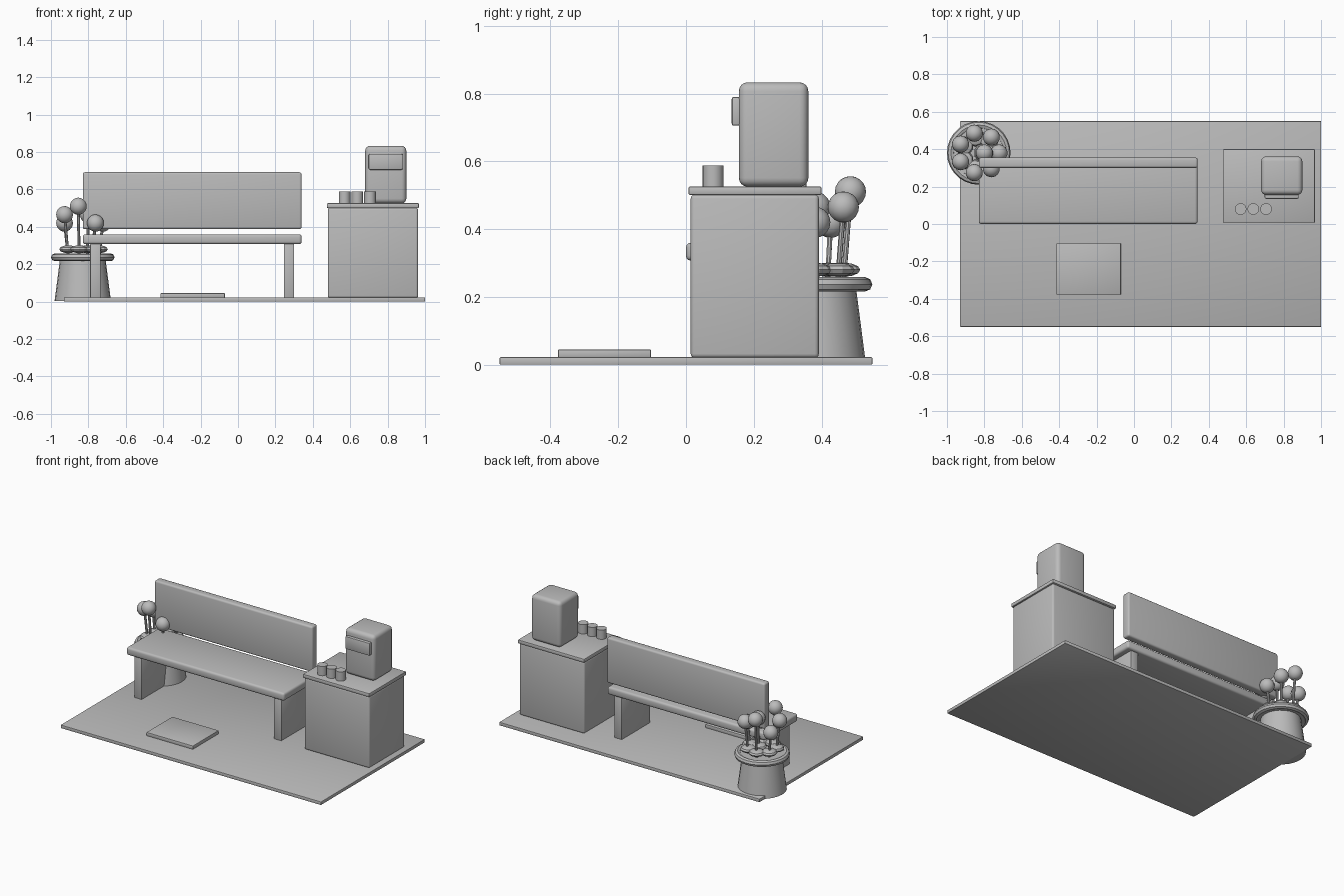
import bpy
from math import sin, cos, pi
from mathutils import Vector

cube = bpy.data.objects.get("Cube")
if cube:
    bpy.data.objects.remove(cube, do_unlink=True)

grey = bpy.data.materials.new("plain_grey")
grey.use_nodes = True
colour = (0.5, 0.5, 0.5, 1)
grey.diffuse_color = colour
grey.node_tree.nodes["Principled BSDF"].inputs["Base Color"].default_value = colour


def finish(name, bevel=0.0, segments=3):
    """Name the active object, colour it, bevel it and shade it."""
    ob = bpy.context.object
    ob.name = name
    ob.data.materials.append(grey)
    if bevel:
        mod = ob.modifiers.new("Bevel", "BEVEL")
        mod.width, mod.segments = bevel, segments
        bpy.ops.object.modifier_apply(modifier=mod.name)
    bpy.ops.object.shade_smooth_by_angle(angle=pi / 6)
    return ob


def box(name, low, high, bevel=0.004, segments=2):
    low, high = Vector(low), Vector(high)
    bpy.ops.mesh.primitive_cube_add(size=1, location=(low + high) / 2)
    bpy.context.object.scale = high - low
    bpy.ops.object.transform_apply(location=False, rotation=False, scale=True)
    return finish(name, bevel, segments)


def cone(name, centre, z0, z1, r0, r1, sides):
    bpy.ops.mesh.primitive_cone_add(vertices=sides, radius1=r0, radius2=r1, depth=z1 - z0,
                                    location=(*centre, (z0 + z1) / 2))
    return finish(name)


def stem(name, start, end, radius):
    axis = end - start
    bpy.ops.mesh.primitive_cylinder_add(vertices=8, radius=radius, depth=axis.length,
                                        location=(start + end) / 2,
                                        rotation=axis.to_track_quat("Z", "Y").to_euler())
    return finish(name)


# Floor and mat
box("floor", (-0.93, -0.55, 0), (1.0, 0.55, 0.022), 0.003)
box("floor_mat", (-0.415, -0.378, 0.02), (-0.07, -0.103, 0.045))

# Bench
box("bench_seat", (-0.83, 0.0, 0.307), (0.34, 0.35, 0.36), 0.014, 3)
box("bench_backrest", (-0.83, 0.30, 0.387), (0.34, 0.355, 0.692), 0.012, 3)
for side, x in (("right", -0.79), ("left", 0.245)):
    box("bench_leg_" + side, (x, 0.03, 0.02), (x + 0.055, 0.33, 0.31), 0.004)

# Counter with machine and cups
box("counter_body", (0.48, 0.014, 0.02), (0.963, 0.392, 0.502), 0.012, 3)
box("counter_top", (0.475, 0.007, 0.50), (0.968, 0.40, 0.526), 0.006)
box("machine_body", (0.68, 0.156, 0.525), (0.90, 0.361, 0.833), 0.026, 4)
box("machine_panel", (0.699, 0.135, 0.705), (0.88, 0.165, 0.79), 0.006)
for i in range(3):
    cone(f"cup_{i + 1}", (0.57 + 0.068 * i, 0.08), 0.524, 0.588, 0.031, 0.031, 20)

# Planter
pot = Vector((-0.83, 0.38, 0))
cone("planter_pot", pot.xy, 0.002, 0.24, 0.151, 0.12, 24)
bpy.ops.mesh.primitive_torus_add(major_segments=28, minor_segments=8, major_radius=0.149,
                                 minor_radius=0.021, location=pot + Vector((0, 0, 0.237)))
finish("planter_rim")
cone("planter_soil", pot.xy, 0.22, 0.25, 0.14, 0.14, 24)

# Round blooms on leaning stems, each with a flattened leaf clump
for i in range(8):
    angle = 2 * pi * i / 7
    reach = 0.108 if i < 7 else 0.03
    out = Vector((cos(angle), sin(angle), 0))
    top = pot + out * reach + Vector((0, 0, 0.42 + 0.045 * (i % 3)))
    base = pot + out * reach * 0.8 + Vector((0, 0, 0.24))
    stem(f"stem_{i + 1}", base, top, 0.008)
    bpy.ops.mesh.primitive_uv_sphere_add(segments=14, ring_count=10, radius=0.046, location=top)
    finish(f"bloom_{i + 1}")
    bpy.ops.mesh.primitive_uv_sphere_add(segments=10, ring_count=6, radius=0.05,
                                         location=(base.x, base.y, 0.28))
    bpy.context.object.scale = (1, 1, 0.42)
    bpy.ops.object.transform_apply(location=False, rotation=False, scale=True)
    finish(f"leaf_clump_{i + 1}")
